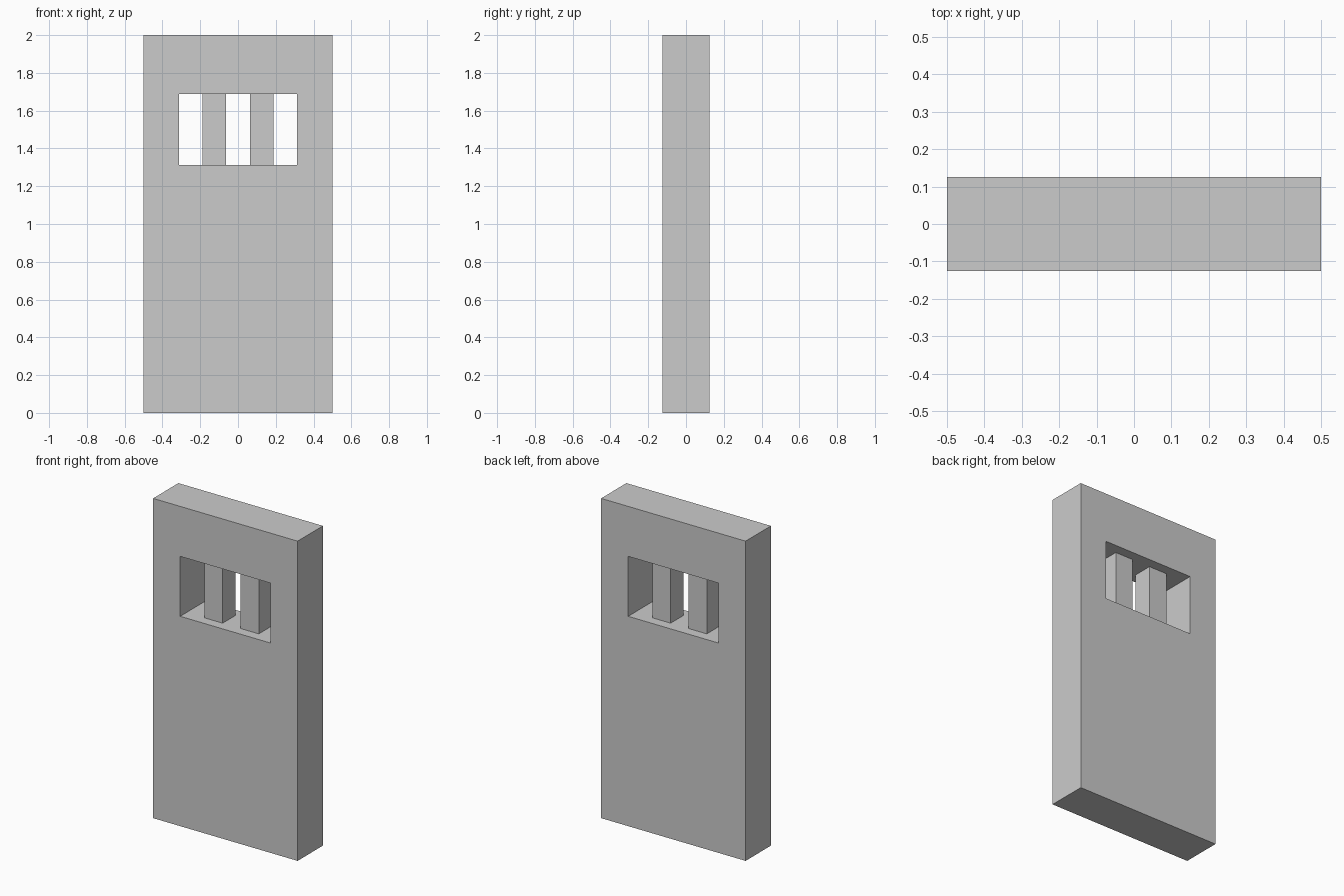
import bpy, bmesh

if "Cube" in bpy.data.objects:
    bpy.data.objects.remove(bpy.data.objects["Cube"])

DEPTH = 0.25                                    # slab thickness
WIN_X, WIN_Z0, WIN_Z1 = 0.3125, 1.3125, 1.6875  # window opening
BAR = 0.125                                     # square bar width


def add_object(name, bm):
    bmesh.ops.recalc_face_normals(bm, faces=bm.faces)
    mesh = bpy.data.meshes.new(name)
    bm.to_mesh(mesh)
    bm.free()
    obj = bpy.data.objects.new(name, mesh)
    bpy.context.collection.objects.link(obj)
    return obj


def rect(bm, x, z0, z1, y):
    return [bm.verts.new((px, y, pz))
            for px, pz in ((-x, z0), (x, z0), (x, z1), (-x, z1))]


# Door slab: flat ring around the window, extruded to full thickness
bm = bmesh.new()
outer = rect(bm, 0.5, 0, 2, -DEPTH / 2)
inner = rect(bm, WIN_X, WIN_Z0, WIN_Z1, -DEPTH / 2)
for i in range(4):
    j = (i + 1) % 4
    bm.faces.new((outer[i], outer[j], inner[j], inner[i]))
ring = bmesh.ops.extrude_face_region(bm, geom=bm.faces[:], use_keep_orig=True)
back = [v for v in ring["geom"] if isinstance(v, bmesh.types.BMVert)]
bmesh.ops.translate(bm, verts=back, vec=(0, DEPTH, 0))
add_object("door_slab", bm)

# Two square window bars, centred in the thickness
for side, name in ((-1, "window_bar_left"), (1, "window_bar_right")):
    bm = bmesh.new()
    bmesh.ops.create_cube(bm, size=1)
    bmesh.ops.scale(bm, verts=bm.verts, vec=(BAR, BAR, WIN_Z1 - WIN_Z0))
    bar = add_object(name, bm)
    bar.location = (side * BAR, 0, (WIN_Z0 + WIN_Z1) / 2)
